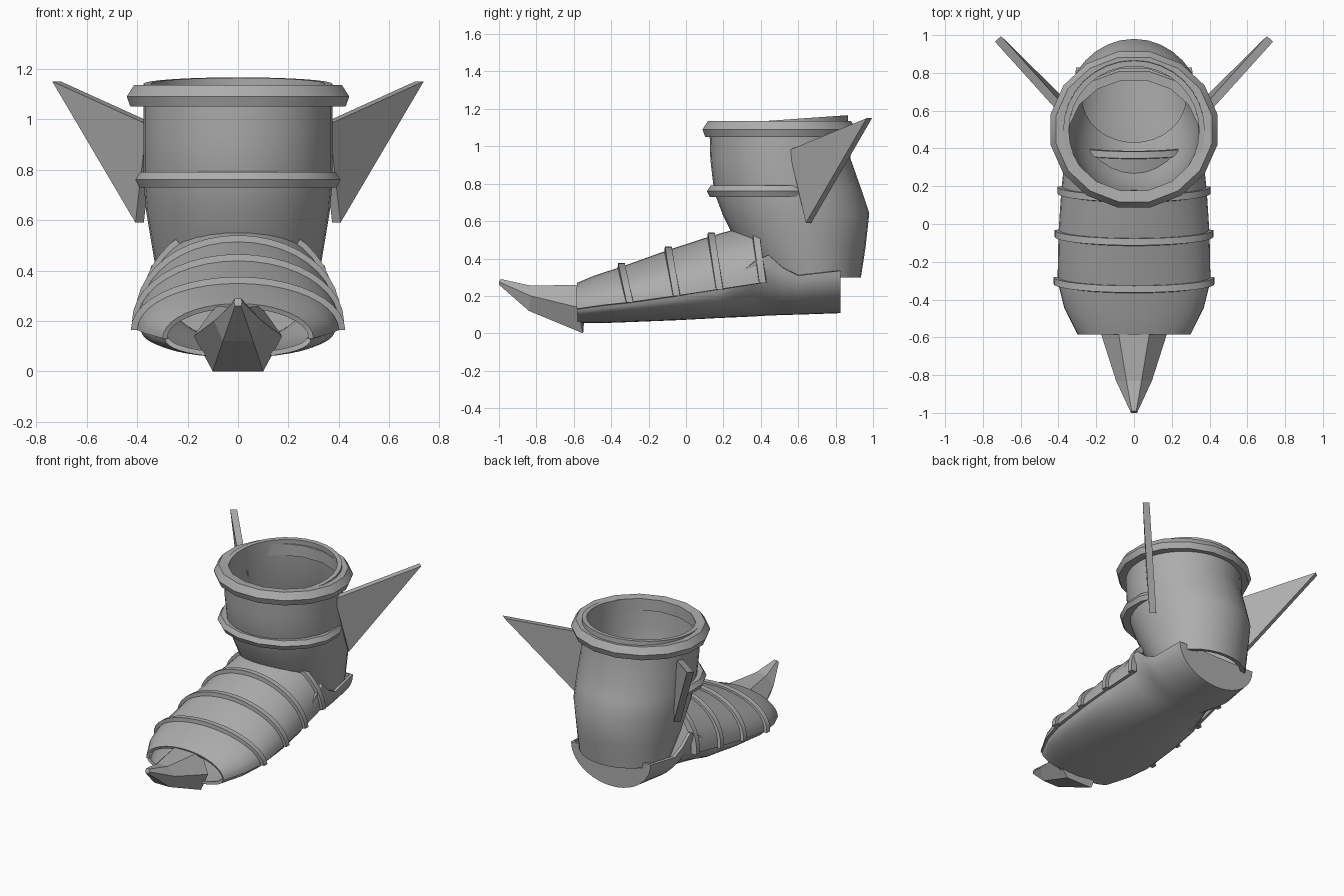
import bpy, bmesh
from math import sin, cos, pi, radians
from mathutils import Vector

if "Cube" in bpy.data.objects:
    bpy.data.objects.remove(bpy.data.objects["Cube"], do_unlink=True)

GREY = (0.42, 0.42, 0.42, 1)
steel = bpy.data.materials.new("grey_steel")
steel.use_nodes = True
steel.diffuse_color = GREY
steel.node_tree.nodes["Principled BSDF"].inputs["Base Color"].default_value = GREY


def loft(name, rows, wrap=False, loop=False, caps="", thick=0, smooth=True):
    """Skin rows of points; wrap closes each row, loop joins last row to first."""
    bm = bmesh.new()
    vs = [[bm.verts.new(p) for p in row] for row in rows]
    n = len(vs[0])
    pairs = list(zip(vs, vs[1:])) + ([(vs[-1], vs[0])] if loop else [])
    for a, b in pairs:
        for i in range(n if wrap else n - 1):
            j = (i + 1) % n
            bm.faces.new((a[i], a[j], b[j], b[i]))
    if "start" in caps:
        bm.faces.new(vs[0])
    if "end" in caps:
        bm.faces.new(vs[-1])
    bmesh.ops.recalc_face_normals(bm, faces=bm.faces)
    mesh = bpy.data.meshes.new(name)
    bm.to_mesh(mesh)
    bm.free()
    mesh.materials.append(steel)
    ob = bpy.data.objects.new(name, mesh)
    bpy.context.collection.objects.link(ob)
    bpy.ops.object.select_all(action='DESELECT')
    ob.select_set(True)
    bpy.context.view_layer.objects.active = ob
    if thick:
        mod = ob.modifiers.new("Thickness", 'SOLIDIFY')
        mod.thickness, mod.offset = thick, 0
        bpy.ops.object.modifier_apply(modifier=mod.name)
    if smooth:
        bpy.ops.object.shade_smooth_by_angle(angle=radians(30))
    return ob


# Leg shaft: z, front y, back y, half width, backward tilt of the rim
SHAFT = [(1.14, .14, .85, .36, .05), (.93, .145, .865, .36, 0),
         (.76, .165, .925, .36, 0), (.64, .21, .965, .35, 0),
         (.46, .30, .945, .32, 0), (.30, .42, .92, .29, 0)]
rows = []
for z, front, back, w, tilt in SHAFT:
    cy, ry = (front + back) / 2, (back - front) / 2
    angles = [2 * pi * i / 32 for i in range(32)]
    rows.append([(w * cos(a), cy + ry * sin(a), z + tilt * sin(a) / 2) for a in angles])
loft("leg_shaft", rows, wrap=True, thick=.03)


# Collar rings around the shaft
def ring(name, cy, rx, ry, profile):
    rows = []
    for i in range(16):
        a = 2 * pi * (i + .5) / 16
        rows.append([((rx + d) * cos(a), cy + (ry + d) * sin(a), z) for d, z in profile])
    loft(name, rows, wrap=True, loop=True)


ring("top_collar", .50, .45, .42,
     [(-.09, 1.13), (-.03, 1.135), (0, 1.09), (-.015, 1.05), (-.09, 1.05)])
ring("middle_collar", .47, .415, .365,
     [(-.07, .785), (-.02, .79), (0, .76), (-.015, .73), (-.07, .73)])

# Instep armour: y, half width, base z, crown z
INSTEP = [(-.58, .29, .13, .26), (-.44, .36, .15, .30), (-.30, .395, .165, .345),
          (-.05, .39, .20, .435), (.18, .375, .235, .51), (.41, .35, .27, .575)]
STEPS = 20


def arch(row, lean, grow=0, shift=0):
    y, w, base, crown = row
    pts = []
    for i in range(STEPS + 1):
        a = pi * i / STEPS
        pts.append((cos(a) * (w + grow), y + shift - lean * sin(a),
                    base + sin(a) * (crown + grow - base)))
    return pts


loft("instep_armour", [arch(r, 0 if i == 0 else .045) for i, r in enumerate(INSTEP)],
     thick=.02)

# Raised ribs over the instep
for k, row in enumerate(INSTEP[2:]):
    edges = [arch(row, .045, g, s) for g, s in
             ((-.01, -.022), (.03, -.018), (.03, .018), (-.01, .022))]
    loft(f"instep_rib_{k + 1}", list(zip(*edges)), wrap=True, caps="start end")

# Sole trough: y, half width, rim z, bottom z
SOLE = [(-.58, .28, .13, .065), (-.44, .345, .15, .065), (-.30, .375, .165, .07),
        (-.05, .375, .20, .08), (.18, .36, .24, .092), (.36, .34, .38, .10),
        (.44, .335, .42, .105), (.52, .33, .35, .108), (.60, .325, .31, .11),
        (.82, .30, .335, .115)]
rows = []
for y, w, rim, low in SOLE:
    angles = [pi * i / STEPS for i in range(STEPS + 1)]
    rows.append([(w * cos(a), y, rim - (rim - low) * sin(a)) for a in angles])
loft("sole", rows, caps="end", thick=.02)

# Toe spike: half outline of each section, mirrored
SPIKE = [((.10, -.55, 0), (.175, -.58, .14), (.09, -.53, .26)),
         ((.06, -.84, .12), (.095, -.83, .20), (.04, -.83, .255)),
         ((.012, -1, .26), (.016, -1, .275), (.012, -.99, .29))]
rows = [[*half, *((-x, y, z) for x, y, z in reversed(half))] for half in SPIKE]
loft("toe_spike", rows, wrap=True, caps="start end", smooth=False)

# Side wings: thin triangular plates
for side, label in ((1, "left"), (-1, "right")):
    corners = [Vector(p) for p in ((.72, .98, 1.15), (.345, .565, .98), (.39, .655, .59))]
    normal = (corners[1] - corners[0]).cross(corners[2] - corners[0]).normalized() * .022
    rows = [[((c + normal * s).x * side, (c + normal * s).y, c.z) for c in corners]
            for s in (-1, 1)]
    loft(f"{label}_wing", rows, wrap=True, caps="start end", smooth=False)
